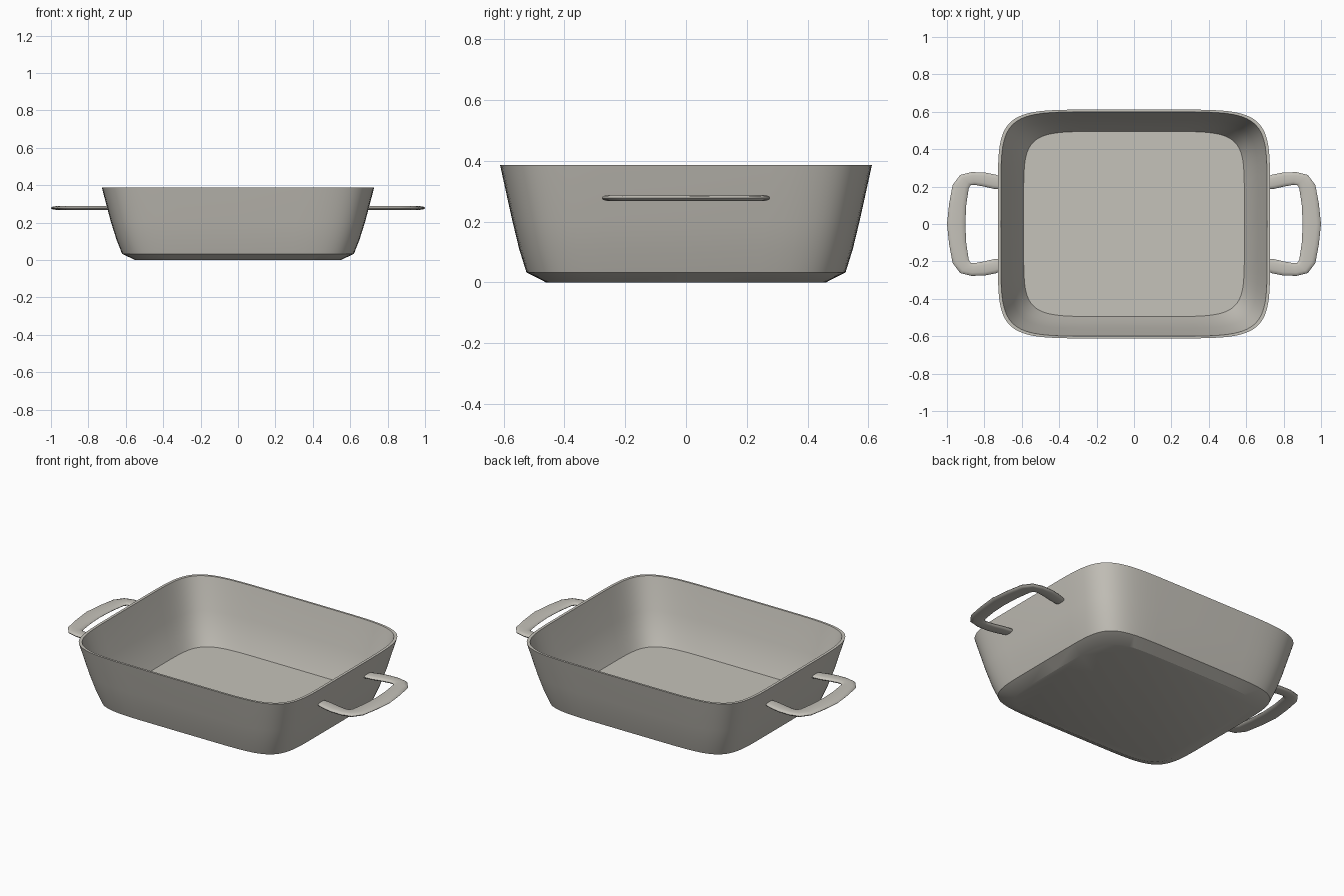
import bpy, bmesh, math

if "Cube" in bpy.data.objects:
    bpy.data.objects.remove(bpy.data.objects["Cube"])


def material(name, rgb):
    m = bpy.data.materials.new(name)
    m.diffuse_color = (*rgb, 1)
    m.use_nodes = True
    m.node_tree.nodes["Principled BSDF"].inputs["Base Color"].default_value = m.diffuse_color
    return m


stoneware = material("warm grey enamel", (0.56, 0.54, 0.49))


def add_object(name, bm, angle):
    bmesh.ops.recalc_face_normals(bm, faces=bm.faces)
    mesh = bpy.data.meshes.new(name)
    bm.to_mesh(mesh)
    bm.free()
    ob = bpy.data.objects.new(name, mesh)
    bpy.context.collection.objects.link(ob)
    mesh.materials.append(stoneware)
    bpy.ops.object.select_all(action='DESELECT')
    ob.select_set(True)
    bpy.context.view_layer.objects.active = ob
    bpy.ops.object.shade_smooth_by_angle(angle=math.radians(angle))
    return ob


def loft(bm, sections):
    """Skin closed sections in order and cap both ends."""
    rings = [[bm.verts.new(p) for p in s] for s in sections]
    n = len(rings[0])
    for a, b in zip(rings, rings[1:]):
        for i in range(n):
            j = (i + 1) % n
            bm.faces.new((a[i], a[j], b[j], b[i]))
    bm.faces.new(rings[0])
    bm.faces.new(rings[-1])


def rounded_rectangle(hx, hy, z, power=6.5, n=80):
    pts = []
    for i in range(n):
        t = 2 * math.pi * i / n
        c, s = math.cos(t), math.sin(t)
        pts.append((hx * math.copysign(abs(c) ** (2 / power), c),
                    hy * math.copysign(abs(s) ** (2 / power), s), z))
    return pts


# Baking dish: underside, chamfer, outer wall, rim, inner wall, floor
dish_profile = [
    (0.550, 0.460, 0.000), (0.620, 0.525, 0.033), (0.650, 0.549, 0.110),
    (0.680, 0.572, 0.205), (0.728, 0.612, 0.387), (0.712, 0.600, 0.387),
    (0.662, 0.558, 0.205), (0.627, 0.528, 0.105), (0.590, 0.495, 0.030),
]
bm = bmesh.new()
loft(bm, [rounded_rectangle(*p) for p in dish_profile])
add_object("baking_dish", bm, 25)

# Loop handles: paired outer and inner outline points of one half
half_outline = [
    ((0.694, 0.246), (0.694, 0.183)), ((0.740, 0.264), (0.750, 0.188)),
    ((0.800, 0.276), (0.800, 0.200)), ((0.870, 0.277), (0.850, 0.209)),
    ((0.930, 0.262), (0.873, 0.208)), ((0.970, 0.208), (0.884, 0.190)),
    ((0.988, 0.110), (0.897, 0.100)), ((1.000, 0.000), (0.902, 0.000)),
]
outline = half_outline + [((ox, -oy), (ix, -iy))
                          for (ox, oy), (ix, iy) in half_outline[-2::-1]]


def handle_section(outer, inner, side, z=0.278, half_thick=0.0105, n=12):
    cx, cy = (outer[0] + inner[0]) / 2, (outer[1] + inner[1]) / 2
    dx, dy = outer[0] - cx, outer[1] - cy
    pts = []
    for k in range(n):
        t = 2 * math.pi * k / n
        c, s = math.cos(t), math.sin(t)
        pts.append((side * (cx + dx * c), cy + dy * c,
                    z + half_thick * math.copysign(abs(s) ** 0.7, s)))
    return pts


for name, side in (("right_handle", 1), ("left_handle", -1)):
    bm = bmesh.new()
    loft(bm, [handle_section(o, i, side) for o, i in outline])
    add_object(name, bm, 50)
